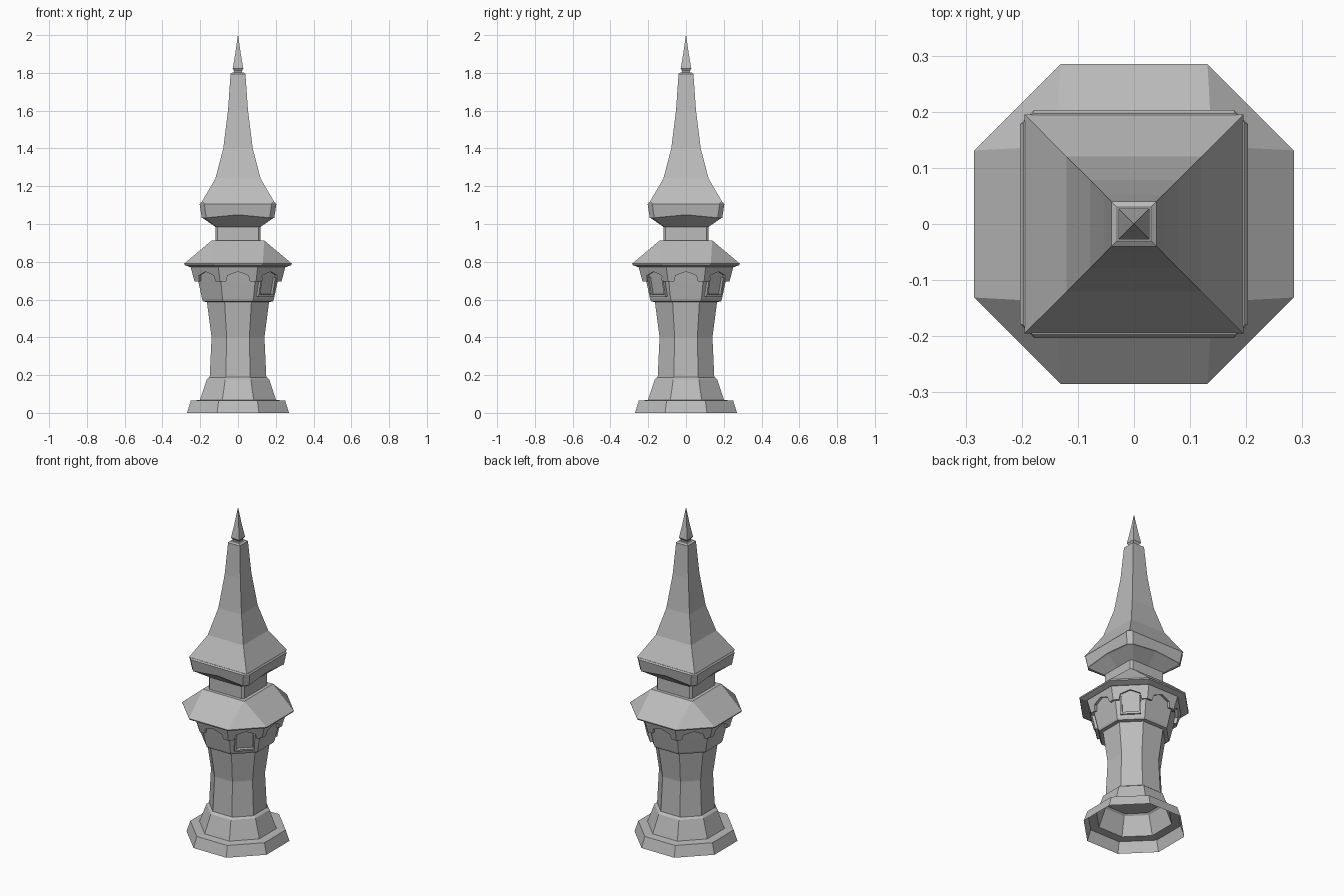
import bpy, bmesh
from math import pi
from mathutils import Matrix, Vector

cube = bpy.data.objects.get("Cube")
if cube:
    bpy.data.objects.remove(cube)

stone = bpy.data.materials.new("grey stone")
stone.use_nodes = True
GREY = (0.5, 0.5, 0.5, 1)
stone.diffuse_color = GREY
stone.node_tree.nodes["Principled BSDF"].inputs["Base Color"].default_value = GREY


def finish(name, bm):
    bmesh.ops.remove_doubles(bm, verts=bm.verts, dist=0.0005)
    bmesh.ops.recalc_face_normals(bm, faces=bm.faces)
    mesh = bpy.data.meshes.new(name)
    bm.to_mesh(mesh)
    bm.free()
    mesh.materials.append(stone)
    obj = bpy.data.objects.new(name, mesh)
    bpy.context.collection.objects.link(obj)
    return obj


def ring(half, z, flat, mid_lift=None):
    """Square with cut corners; flat is the half length of each straight side."""
    side = [(-flat, z), (flat, z)]
    if mid_lift is not None:
        side.insert(1, (0, z + mid_lift))
    pts = []
    for i in range(4):
        turn = Matrix.Rotation(i * pi / 2, 3, "Z")
        pts += [turn @ Vector((u, -half, h)) for u, h in side]
    return pts


def loft(name, rings, cap_start=False, cap_end=False):
    bm = bmesh.new()
    rows = [[bm.verts.new(p) for p in r] for r in rings]
    n = len(rows[0])
    for a, b in zip(rows, rows[1:]):
        for i in range(n):
            j = (i + 1) % n
            bm.faces.new((a[i], a[j], b[j], b[i]))
    if cap_start:
        bm.faces.new(rows[0][::-1])
    if cap_end:
        bm.faces.new(rows[-1])
    return finish(name, bm)


def octagons(profile, ratio=0.43):
    return [ring(h, z, h * ratio) for h, z in profile]


# Hollow stepped base and waisted column
loft("base", octagons([(0.27, 0), (0.25, 0.065), (0.202, 0.068), (0.165, 0.178),
                       (0.15, 0.19)], 0.41))
loft("column", octagons([(0.15, 0.185), (0.14, 0.4), (0.165, 0.59)]), True, True)

# Flared drum below the eaves
loft("drum", octagons([(0.165, 0.587), (0.185, 0.59), (0.19, 0.602), (0.21, 0.695),
                       (0.226, 0.772)]), True, True)

# Arched canopy, one scalloped panel on each of the eight sides
bm = bmesh.new()
SCALLOP = [(-1, 0.695), (-0.66, 0.695), (-0.56, 0.727), (0, 0.748),
           (0.56, 0.727), (0.66, 0.695), (1, 0.695)]


def canopy_point(u, z, k):
    half = 0.23 + (z - 0.695) * 0.27
    return Matrix.Rotation(k * pi / 4, 3, "Z") @ Vector((u * half * 0.4142, -half, z))


for k in range(8):
    for (u0, z0), (u1, z1) in zip(SCALLOP, SCALLOP[1:]):
        corners = [(u0, z0), (u1, z1), (u1, 0.773), (u0, 0.773)]
        bm.faces.new([bm.verts.new(canopy_point(u, z, k)) for u, z in corners])
canopy = finish("arched_canopy", bm)
thick = canopy.modifiers.new("thickness", "SOLIDIFY")
thick.thickness = 0.018
thick.offset = -1

# Sloping eaves: octagonal rim rising to a square
loft("eaves_roof", [ring(0.225, 0.77, 0.097), ring(0.255, 0.772, 0.11),
                    ring(0.283, 0.783, 0.13), ring(0.285, 0.79, 0.131),
                    ring(0.14, 0.912, 0.139)], True, True)

# Window frames on the two left diagonals
for k, name in ((1, "front_left_window"), (3, "back_left_window")):
    bm = bmesh.new()
    bars = [(-0.052, 0.64, 0.01, 0.1), (0.052, 0.64, 0.01, 0.1),
            (0, 0.622, 0.114, 0.012)]
    for u, z, w, h in bars:
        z = z + 0.03 if h > w else z
        half = 0.19 + (z - 0.602) * 0.215
        place = (Matrix.Rotation(k * pi / 4, 4, "Z")
                 @ Matrix.Translation((u, -half - 0.006, z))
                 @ Matrix.Rotation(0.21, 4, "X"))
        bmesh.ops.create_cube(bm, size=1, matrix=place @ Matrix.Diagonal((w, 0.022, h, 1)))
    finish(name, bm)

# Square neck and the spreading cornice with arched undersides
loft("neck", [ring(0.12, 0.905, 0.108), ring(0.12, 0.995, 0.108)], True, True)
loft("cornice", [ring(0.12, 0.985, 0.108, 0), ring(0.185, 1.03, 0.165, 0.016),
                 ring(0.192, 1.033, 0.168, 0.016), ring(0.203, 1.105, 0.178, 0),
                 ring(0.197, 1.113, 0.18, 0)], True, True)

# Concave four-sided spire
SPIRE = [(0.195, 1.112), (0.12, 1.24), (0.078, 1.4), (0.053, 1.6), (0.04, 1.785),
         (0.04, 1.795), (0.03, 1.802)]
loft("spire", [ring(h, z, h) for h, z in SPIRE], True, True)

# Pointed finial
FINIAL = [(0.021, 1.8), (0.02, 1.81), (0.028, 1.822), (0.015, 1.9), (0.0008, 2.0)]
loft("finial", [ring(h, z, h) for h, z in FINIAL], True, True)
